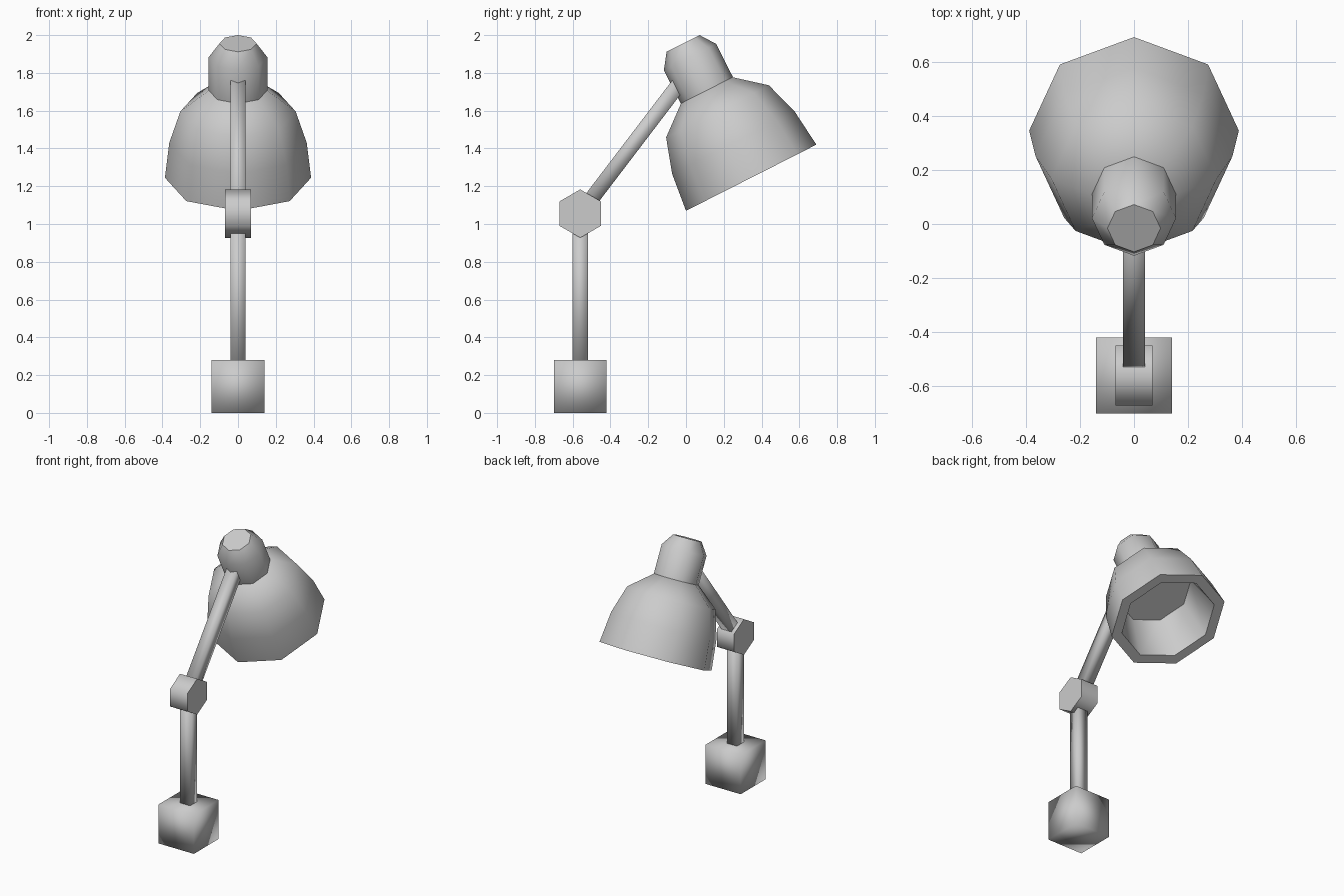
import bpy, bmesh, math
from mathutils import Vector, Matrix

default = bpy.data.objects.get("Cube")
if default:
    bpy.data.objects.remove(default)

grey = bpy.data.materials.new("lamp_grey")
grey.use_nodes = True
grey.diffuse_color = (0.6, 0.6, 0.6, 1)
grey.node_tree.nodes["Principled BSDF"].inputs["Base Color"].default_value = (0.6, 0.6, 0.6, 1)


def finish(name, bm, matrix, angle=None):
    """Turn a bmesh into a placed, smooth-shaded grey object."""
    bmesh.ops.recalc_face_normals(bm, faces=bm.faces)
    mesh = bpy.data.meshes.new(name)
    bm.to_mesh(mesh)
    bm.free()
    mesh.materials.append(grey)
    obj = bpy.data.objects.new(name, mesh)
    bpy.context.collection.objects.link(obj)
    obj.matrix_world = matrix
    bpy.ops.object.select_all(action='DESELECT')
    obj.select_set(True)
    bpy.context.view_layer.objects.active = obj
    if angle is None:
        bpy.ops.object.shade_smooth()
    else:
        bpy.ops.object.shade_smooth_by_angle(angle=math.radians(angle))
    return obj


def bar(name, start, end, width):
    """Square bar running from start to end."""
    a, b = Vector(start), Vector(end)
    bm = bmesh.new()
    bmesh.ops.create_cube(bm, size=1)
    bmesh.ops.scale(bm, vec=(width, width, (b - a).length), verts=bm.verts)
    tilt = math.atan2(a.y - b.y, b.z - a.z)
    finish(name, bm, Matrix.Translation((a + b) / 2) @ Matrix.Rotation(tilt, 4, 'X'))


def lathe(name, profile, matrix, sides=8, angle=48):
    """Closed faceted solid from (radius, height) rings, capped at both ends."""
    bm = bmesh.new()
    rings = []
    for r, h in profile:
        rings.append([bm.verts.new((r * math.cos(math.tau * i / sides),
                                    r * math.sin(math.tau * i / sides), h))
                      for i in range(sides)])
    for low, high in zip(rings, rings[1:]):
        for i in range(sides):
            j = (i + 1) % sides
            bm.faces.new((low[i], low[j], high[j], high[i]))
    bm.faces.new(rings[0])
    bm.faces.new(rings[-1])
    finish(name, bm, matrix, angle)


# Base block, post and sloping arm
ELBOW = (0, -0.56, 1.055)
bar("base", (0, -0.56, 0), (0, -0.56, 0.28), 0.28)
bar("post", (0, -0.56, 0.2), ELBOW, 0.08)
bar("arm", ELBOW, (0, 0, 1.79), 0.08)

# Hexagonal elbow joint lying across the post
lathe("elbow_joint", [(0.128, -0.068), (0.128, 0.068)],
      Matrix.Translation(ELBOW) @ Matrix.Rotation(math.pi / 2, 4, 'Y'), sides=6, angle=65)

# Tilted head: hollow shade with a thick rim, and a bulb housing above it
head = Matrix.Translation((0, 0.345, 1.245)) @ Matrix.Rotation(math.radians(26.9), 4, 'X')
lathe("shade", [(0.245, 0.294), (0.317, 0), (0.387, 0), (0.364, 0.207),
                (0.305, 0.394), (0.153, 0.519)], head)
lathe("bulb_housing", [(0.155, 0.519), (0.155, 0.716), (0.098, 0.797)], head)
